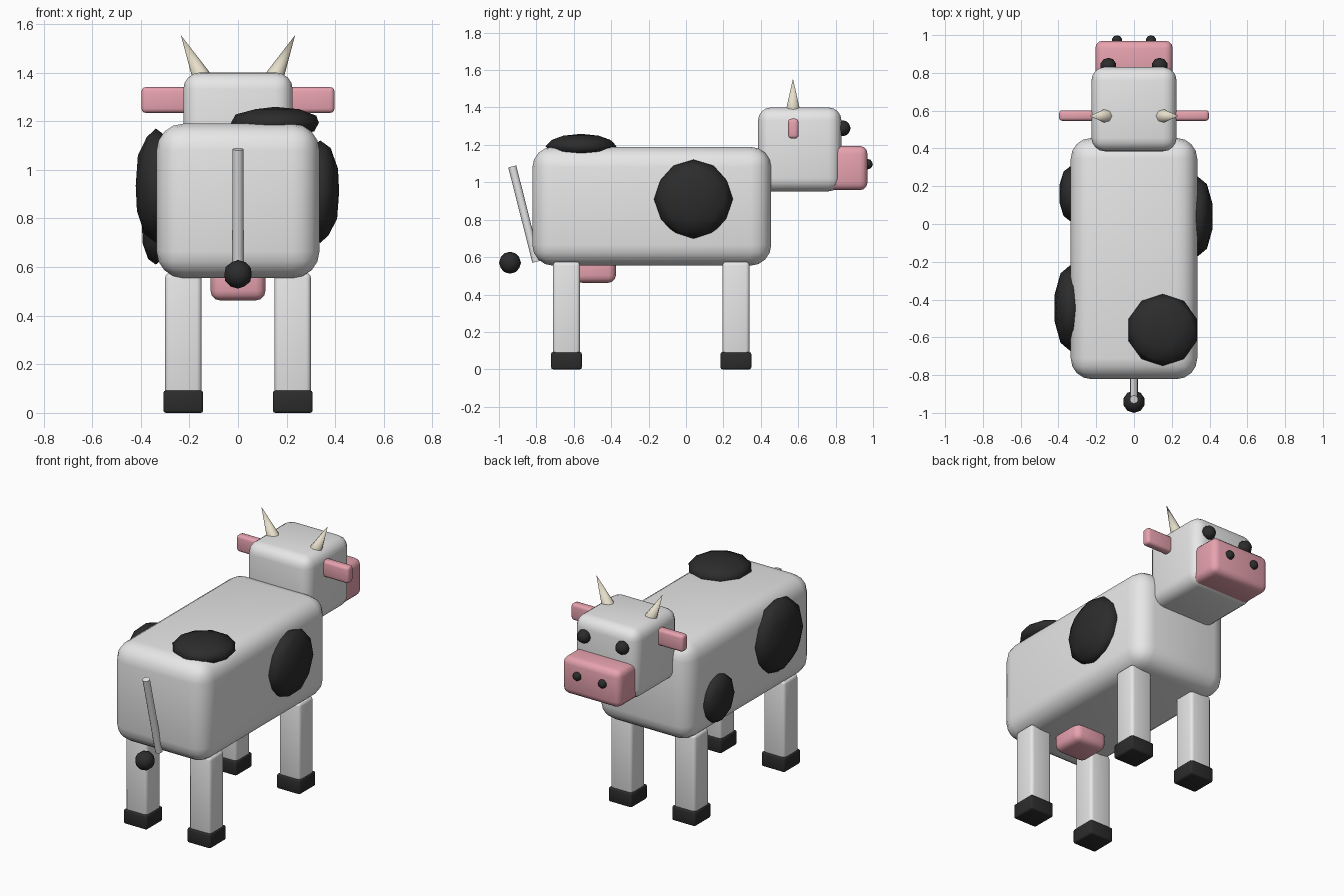
import bpy
import bmesh
import math
from mathutils import Vector

old = bpy.data.objects.get("Cube")
if old:
    bpy.data.objects.remove(old, do_unlink=True)


def material(name, r, g, b):
    mat = bpy.data.materials.new(name)
    mat.use_nodes = True
    mat.diffuse_color = (r, g, b, 1)
    shader = mat.node_tree.nodes["Principled BSDF"]
    shader.inputs["Base Color"].default_value = (r, g, b, 1)
    shader.inputs["Roughness"].default_value = 0.8
    return mat


WHITE = material("white_hide", 0.8, 0.8, 0.8)
BLACK = material("black_hide", 0.025, 0.025, 0.025)
PINK = material("pink_skin", 0.88, 0.4, 0.47)
HORN = material("horn_ivory", 0.8, 0.74, 0.6)


def finish(bm, name, mat, location, smooth=True):
    mesh = bpy.data.meshes.new(name)
    bm.to_mesh(mesh)
    bm.free()
    mesh.materials.append(mat)
    for face in mesh.polygons:
        face.use_smooth = smooth
    obj = bpy.data.objects.new(name, mesh)
    obj.location = location
    bpy.context.collection.objects.link(obj)
    return obj


def box(name, mat, center, size, radius, segments=3):
    """Rounded box."""
    bm = bmesh.new()
    bmesh.ops.create_cube(bm, size=1)
    bmesh.ops.scale(bm, vec=size, verts=bm.verts)
    bmesh.ops.bevel(bm, geom=bm.edges[:], offset=radius, segments=segments,
                    profile=0.5, affect='EDGES')
    return finish(bm, name, mat, center)


def ball(name, mat, center, radii):
    """Low-poly ball, optionally flattened."""
    bm = bmesh.new()
    bmesh.ops.create_icosphere(bm, subdivisions=2, radius=1)
    bmesh.ops.scale(bm, vec=radii, verts=bm.verts)
    return finish(bm, name, mat, center)


def rod(name, mat, start, end, r1, r2, sides):
    """Cylinder or cone between two points."""
    start, end = Vector(start), Vector(end)
    bm = bmesh.new()
    bmesh.ops.create_cone(bm, cap_ends=True, segments=sides, radius1=r1,
                          radius2=r2, depth=(end - start).length)
    obj = finish(bm, name, mat, (start + end) / 2)
    obj.rotation_euler = (end - start).to_track_quat('Z', 'Y').to_euler()
    bpy.ops.object.select_all(action='DESELECT')
    obj.select_set(True)
    bpy.context.view_layer.objects.active = obj
    bpy.ops.object.shade_smooth_by_angle(angle=math.radians(50))
    return obj


# Body, udder, head and muzzle
box("body", WHITE, (0, -0.183, 0.872), (0.67, 1.277, 0.635), 0.11, 4)
box("udder", PINK, (0, -0.485, 0.55), (0.226, 0.22, 0.175), 0.04)
box("head", WHITE, (0, 0.608, 1.176), (0.45, 0.446, 0.449), 0.07, 4)
box("muzzle", PINK, (0, 0.86, 1.076), (0.41, 0.22, 0.236), 0.04)

# Paired parts
for side, s in (("left", 1), ("right", -1)):
    box(side + "_ear", PINK, (s * 0.295, 0.574, 1.287), (0.204, 0.056, 0.106), 0.018)
    ball(side + "_eye", BLACK, (s * 0.136, 0.837, 1.289), (0.043, 0.043, 0.043))
    ball(side + "_nostril", BLACK, (s * 0.09, 0.971, 1.097), (0.028, 0.028, 0.028))
    rod(side + "_horn", HORN, (s * 0.145, 0.572, 1.372),
        (s * 0.235, 0.572, 1.554), 0.041, 0, 8)
    for end, y in (("front", 0.267), ("rear", -0.639)):
        box(f"{side}_{end}_leg", WHITE, (s * 0.225, y, 0.315), (0.15, 0.145, 0.52), 0.02)
        box(f"{side}_{end}_hoof", BLACK, (s * 0.225, y, 0.046), (0.164, 0.164, 0.092), 0.01, 2)

# Tail and tuft
rod("tail", WHITE, (0, -0.8, 0.575), (0, -0.929, 1.085), 0.022, 0.022, 12)
ball("tail_tuft", BLACK, (0, -0.941, 0.57), (0.059, 0.059, 0.059))

# Hide patches
ball("left_patch", BLACK, (0.338, 0.04, 0.91), (0.082, 0.211, 0.211))
ball("back_patch", BLACK, (0.152, -0.561, 1.193), (0.19, 0.19, 0.066))
ball("right_rear_patch", BLACK, (-0.338, -0.445, 0.935), (0.087, 0.227, 0.235))
ball("right_front_patch", BLACK, (-0.338, 0.16, 0.763), (0.06, 0.145, 0.153))
